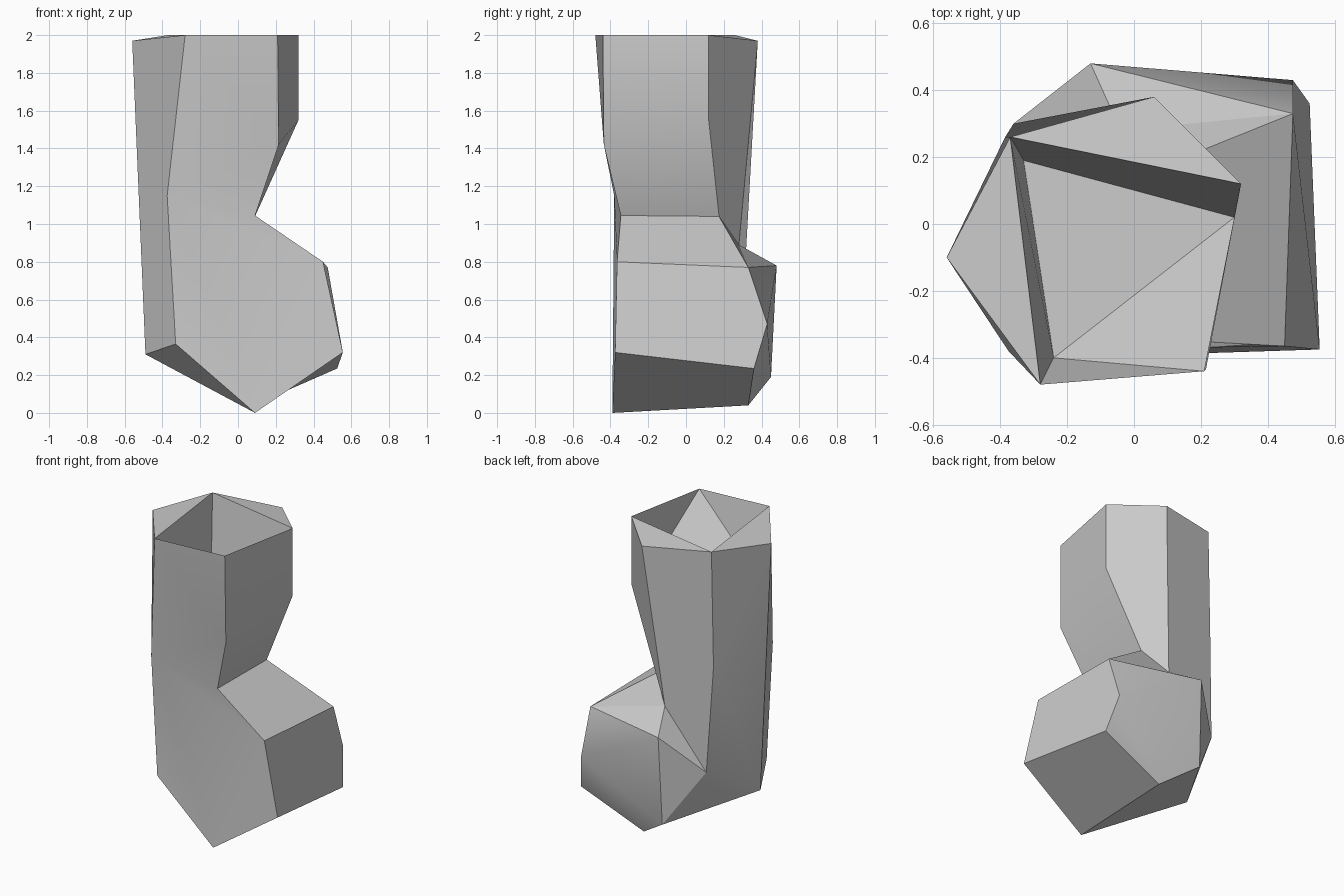
import bpy, bmesh, math

if "Cube" in bpy.data.objects:
    bpy.data.objects.remove(bpy.data.objects["Cube"])

# front profile (x, y, z), running clockwise from the top left corner
front = [(-.28, -.48, 2), (.21, -.44, 2), (.215, -.435, 1.42), (.09, -.345, 1.045),
         (.45, -.365, .8), (.555, -.375, .32), (.09, -.39, 0), (-.33, -.38, .365),
         (-.375, -.38, 1.15)]
# matching profile behind it, along the right-hand side
rear = [(.32, .12, 2), (.32, .12, 1.55), (.09, .175, 1.04), (.475, .33, .77),
        (.525, .36, .235), (.08, .33, .04)]
# remaining corners of the back, left side and hollow
corners = {
    'D': (-.37, .26, 2), 'E': (-.56, -.10, 1.97), 'F': (.06, .38, 1.97),
    'M': (-.385, .26, 1.23), 'L': (-.36, .30, .54), 'G': (-.04, .28, .89),
    'H': (-.13, .48, .78), 'J': (-.14, .45, .19), 'Q': (.475, .43, .47),
    'e': (-.49, -.085, .31),
    'p': (-.33, .19, 1.55), 'q': (-.24, -.40, 1.56), 'r': (.30, .02, 1.54),
}

bm = bmesh.new()
v = {str(i): bm.verts.new(p) for i, p in enumerate(front)}
v.update({'uvwxyz'[i]: bm.verts.new(p) for i, p in enumerate(rear)})
v.update({k: bm.verts.new(p) for k, p in corners.items()})


def faces(*loops):
    for loop in loops:
        bm.faces.new([v[c] for c in loop])


# front, in an upper and a lower panel
faces('0128', '238', '345678')
# right side: bridge the two profiles
for i in range(5):
    a, b = 'uvwxyz'[i:i + 2]
    mid = 'Q' if i == 3 else ''
    faces(str(i + 1) + str(i + 2) + b + mid + a)
# underside
faces('67e', '6eJz')
# back
faces('uvwGF', 'wxG', 'GxH', 'GHL', 'xQH', 'HQJ', 'QyzJ', 'HJL', 'LJe', 'DFGLM')
# left side
faces('DMLeE', '0Ee78')
# top rim and hollow
faces('0ED', 'DFu', 'uDpr', 'D0qp', '01q', '1qr', '1ur', 'pqr')

bmesh.ops.recalc_face_normals(bm, faces=bm.faces)
mesh = bpy.data.meshes.new('bent_hollow_block')
bm.to_mesh(mesh)
bm.free()
block = bpy.data.objects.new('bent_hollow_block', mesh)
bpy.context.collection.objects.link(block)

# soften only the shallow bends
bpy.context.view_layer.objects.active = block
block.select_set(True)
bpy.ops.object.shade_smooth_by_angle(angle=math.radians(25))
